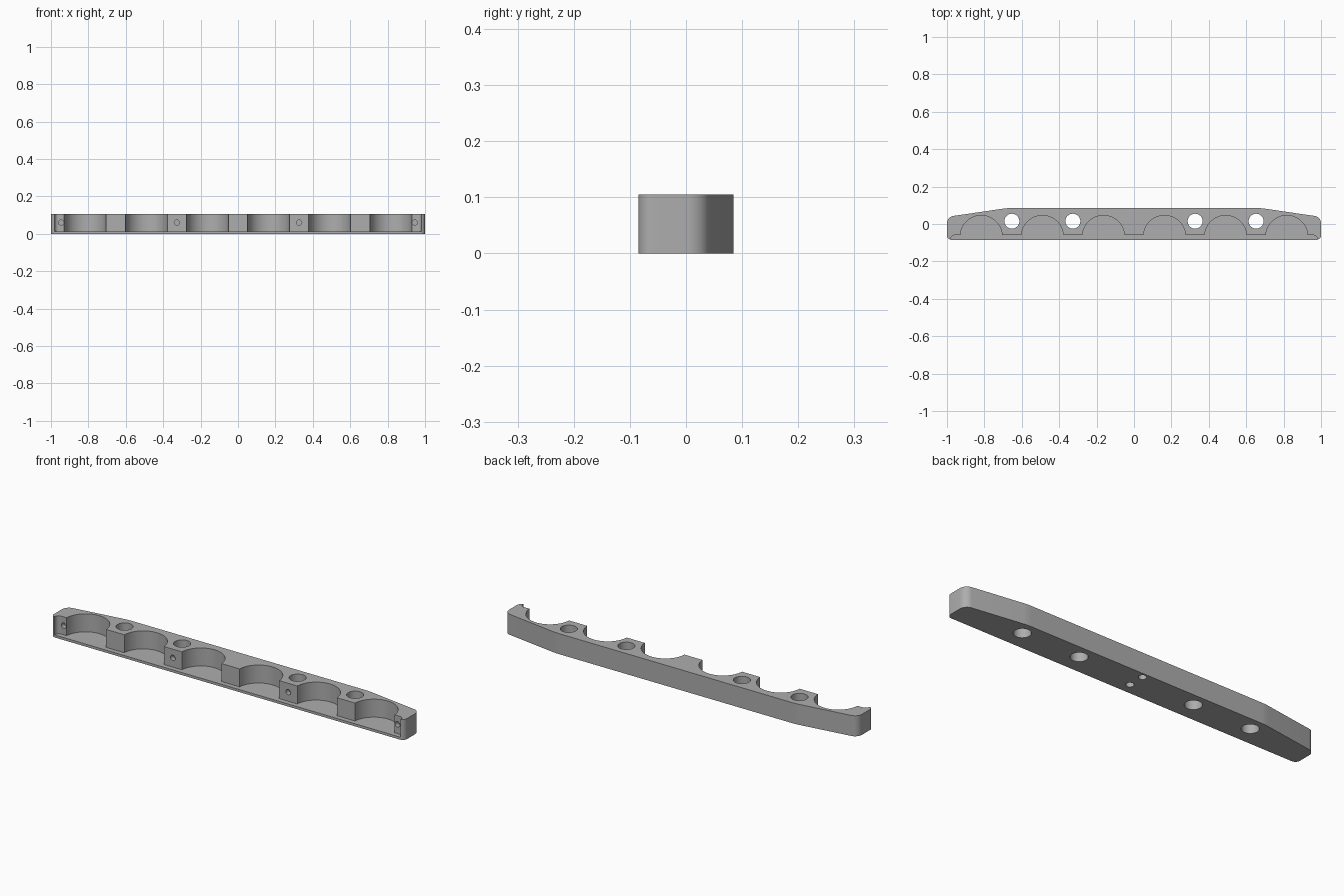
import bpy, bmesh, math
from mathutils import Vector, Matrix

cube = bpy.data.objects.get("Cube")
if cube:
    bpy.data.objects.remove(cube, do_unlink=True)

HEIGHT = 0.105
FLOOR = 0.013

grey = bpy.data.materials.new("plain grey")
grey.use_nodes = True
colour = (0.42, 0.42, 0.42, 1)
grey.diffuse_color = colour
grey.node_tree.nodes["Principled BSDF"].inputs["Base Color"].default_value = colour


def rounded(corners, steps=10):
    """Outline from (x, y, fillet radius) corners, counter-clockwise."""
    points = []
    for i, (x, y, r) in enumerate(corners):
        p = Vector((x, y))
        a = (Vector(corners[i - 1][:2]) - p).normalized()
        b = (Vector(corners[(i + 1) % len(corners)][:2]) - p).normalized()
        if r == 0:
            points.append(p)
            continue
        half = a.angle(b) / 2
        centre = p + (a + b).normalized() * r / math.sin(half)
        start = p + a * r / math.tan(half) - centre
        turn = math.pi - 2 * half
        for k in range(steps + 1):
            points.append(centre + Matrix.Rotation(turn * k / steps, 2) @ start)
    return points


def prism(name, outline, z0, z1):
    bm = bmesh.new()
    face = bm.faces.new([bm.verts.new((p[0], p[1], z0)) for p in outline])
    top = bmesh.ops.extrude_face_region(bm, geom=[face])["geom"]
    verts = [v for v in top if isinstance(v, bmesh.types.BMVert)]
    bmesh.ops.translate(bm, verts=verts, vec=(0, 0, z1 - z0))
    bmesh.ops.recalc_face_normals(bm, faces=bm.faces)
    return finish(name, bm)


def cylinder(name, centre, radius, depth, rotation=(0, 0, 0), sides=48):
    bm = bmesh.new()
    bmesh.ops.create_cone(bm, cap_ends=True, segments=sides,
                          radius1=radius, radius2=radius, depth=depth)
    ob = finish(name, bm)
    ob.data.transform(Matrix.Translation(centre)
                      @ Matrix.Rotation(rotation[0], 4, "X"))
    return ob


def finish(name, bm):
    mesh = bpy.data.meshes.new(name)
    bm.to_mesh(mesh)
    bm.free()
    mesh.materials.append(grey)
    ob = bpy.data.objects.new(name, mesh)
    bpy.context.collection.objects.link(ob)
    return ob


# Bar with tapered back and rounded ends
half = [(1, -0.085, 0.025), (1, 0.038, 0.04), (0.68, 0.085, 0.3)]
corners = half + [(-x, y, r) for x, y, r in reversed(half)]
bar = prism("rack_bar", rounded(corners), 0, HEIGHT)

cutters = []

# Shallow step along the front, above the floor lip
step = [(-0.98, -0.2, 0), (0.98, -0.2, 0), (0.98, -0.06, 0.02), (-0.98, -0.06, 0.02)]
cutters.append(prism("front_step_cutter", rounded(step), FLOOR, 0.2))

# Six half-round bays
for i in range(6):
    x = (i - 2.5) * 0.3267
    cutters.append(cylinder("bay_cutter", (x, -0.067, FLOOR + 0.1), 0.1125, 0.2, sides=96))

# Four vertical through holes
for x in (-0.653, -0.327, 0.327, 0.653):
    cutters.append(cylinder("through_hole_cutter", (x, 0.015, 0.05), 0.04, 0.3))

# Small blind screw holes in the front faces
for x in (-0.945, -0.327, 0.327, 0.945):
    cutters.append(cylinder("screw_hole_cutter", (x, -0.06, 0.06), 0.014, 0.05,
                            (math.pi / 2, 0, 0), 24))

# Two blind holes underneath at the middle
for y in (-0.028, 0.058):
    cutters.append(cylinder("base_hole_cutter", (0, y, 0), 0.019, 0.12, sides=24))

bpy.ops.object.select_all(action="DESELECT")
bpy.context.view_layer.objects.active = bar
bar.select_set(True)
for cutter in cutters:
    cutter.hide_render = True
    mod = bar.modifiers.new("cut", "BOOLEAN")
    mod.operation = "DIFFERENCE"
    mod.solver = "EXACT"
    mod.object = cutter
    bpy.ops.object.modifier_apply(modifier=mod.name)
    bpy.data.objects.remove(cutter, do_unlink=True)

bpy.ops.object.shade_smooth_by_angle(angle=math.radians(25))
